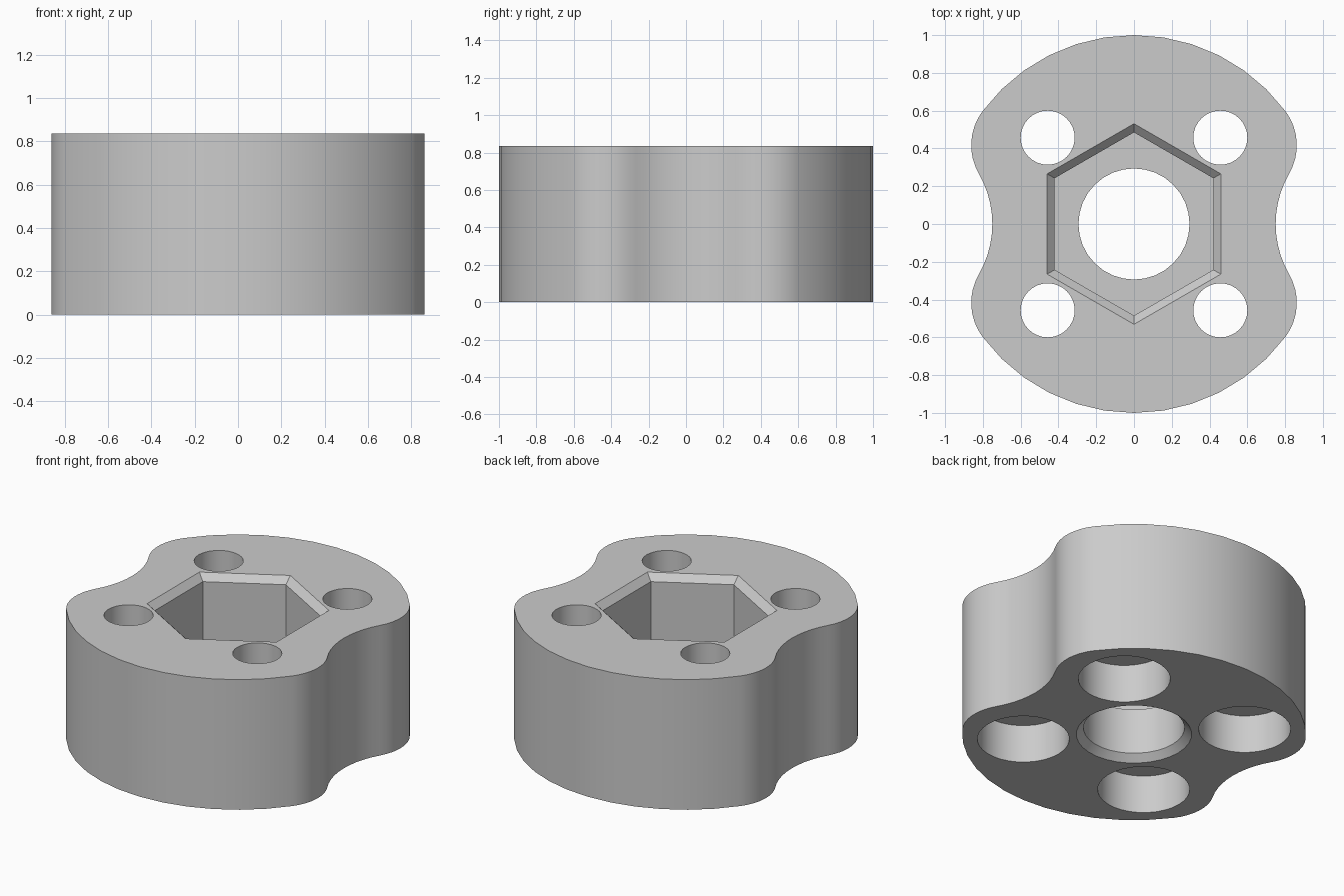
import bpy
import bmesh
from math import cos, sin, pi, acos, atan2, hypot
from mathutils import Vector

cube = bpy.data.objects.get("Cube")
if cube:
    bpy.data.objects.remove(cube, do_unlink=True)

HEIGHT = 0.835
CHAMFER = 0.042

grey = bpy.data.materials.new("plain grey")
grey.use_nodes = True
grey.diffuse_color = (0.6, 0.6, 0.6, 1)
grey.node_tree.nodes["Principled BSDF"].inputs["Base Color"].default_value = (0.6, 0.6, 0.6, 1)


def loft(name, rings):
    """Closed solid through a stack of equal-length point loops."""
    bm = bmesh.new()
    loops = [[bm.verts.new(p) for p in ring] for ring in rings]
    n = len(loops[0])
    for low, high in zip(loops, loops[1:]):
        for i in range(n):
            j = (i + 1) % n
            bm.faces.new((low[i], low[j], high[j], high[i]))
    bm.faces.new(loops[0][::-1])
    bm.faces.new(loops[-1])
    bmesh.ops.recalc_face_normals(bm, faces=bm.faces)
    mesh = bpy.data.meshes.new(name)
    bm.to_mesh(mesh)
    bm.free()
    mesh.materials.append(grey)
    obj = bpy.data.objects.new(name, mesh)
    bpy.context.collection.objects.link(obj)
    return obj


def turned(name, profile, sides, center=(0, 0), turn=0.0):
    """Round or polygonal plug from (radius, z) pairs."""
    angles = [turn + 2 * pi * i / sides for i in range(sides)]
    return loft(name, [[(center[0] + r * cos(a), center[1] + r * sin(a), z)
                        for a in angles] for r, z in profile])


def arc(cx, cy, r, start, end, steps):
    return [Vector((cx + r * cos(start + (end - start) * i / steps),
                    cy + r * sin(start + (end - start) * i / steps)))
            for i in range(steps + 1)]


# Outline: unit circle, rounded shoulders and a hollow waist on each side
SHOULDER, SHOULDER_X, WAIST_X = 0.3, 0.862, 0.75
sx = SHOULDER_X - SHOULDER
theta = acos(sx / (1 - SHOULDER))
sy = (1 - SHOULDER) * sin(theta)
gap = sx - WAIST_X
hollow = (gap ** 2 + sy ** 2 - SHOULDER ** 2) / (2 * (SHOULDER + gap))
hx = WAIST_X + hollow
phi = atan2(sy, hx - sx)

quarter = arc(hx, 0, hollow, pi, pi - phi, 5)
quarter += arc(sx, sy, SHOULDER, -phi, theta, 8)[1:]
quarter += arc(0, 0, 1, theta, pi / 2, 6)[1:]
half = quarter + [Vector((-p.x, p.y)) for p in quarter[-2::-1]]
outline = half + [Vector((p.x, -p.y)) for p in half[-2:0:-1]]

body = loft("hub_body", [[(p.x, p.y, z) for p in outline] for z in (0, HEIGHT)])

# Hexagonal pocket with chamfered rim
cutters = [turned("hex_pocket", [(0.485, 0.335), (0.485, HEIGHT - CHAMFER),
                                 (0.577, HEIGHT + CHAMFER)], 6, turn=pi / 2)]
# Central bore with chamfered lower rim
cutters.append(turned("center_bore", [(0.378, -CHAMFER), (0.294, CHAMFER),
                                      (0.294, 0.5)], 32))
# Four bolt holes, counterbored from below
for x in (-0.457, 0.457):
    for y in (-0.457, 0.457):
        cutters.append(turned("bolt_hole", [(0.268, -0.1), (0.268, 0.245),
                                            (0.143, 0.245), (0.143, 1)], 32, (x, y)))

bpy.context.view_layer.objects.active = body
for cutter in cutters:
    cut = body.modifiers.new(cutter.name, "BOOLEAN")
    cut.operation = "DIFFERENCE"
    cut.solver = "EXACT"
    cut.object = cutter
    bpy.ops.object.modifier_apply(modifier=cut.name)
    bpy.data.objects.remove(cutter, do_unlink=True)

for obj in bpy.context.selected_objects:
    obj.select_set(False)
body.select_set(True)
bpy.ops.object.shade_smooth_by_angle(angle=pi / 6)
